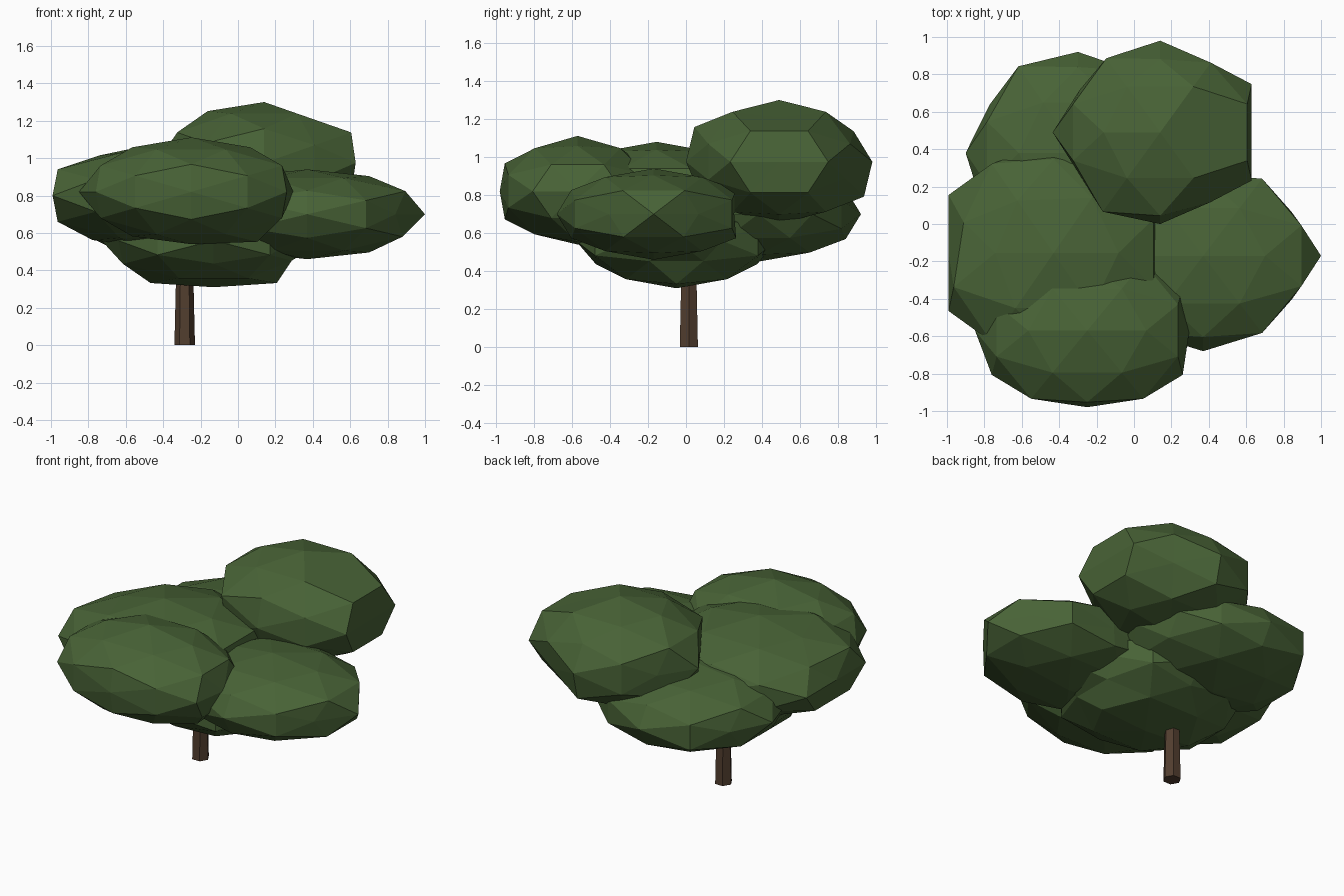
import bpy
import bmesh
from itertools import combinations, product
from math import pi, sqrt
from mathutils import Matrix, Vector

cube = bpy.data.objects.get("Cube")
if cube:
    bpy.data.objects.remove(cube, do_unlink=True)


def make_material(name, rgb):
    mat = bpy.data.materials.new(name)
    mat.use_nodes = True
    color = (*rgb, 1)
    mat.diffuse_color = color
    bsdf = mat.node_tree.nodes["Principled BSDF"]
    bsdf.inputs["Base Color"].default_value = color
    bsdf.inputs["Roughness"].default_value = 0.9
    return mat


def add_object(name, bm, mat):
    bmesh.ops.recalc_face_normals(bm, faces=bm.faces[:])
    mesh = bpy.data.meshes.new(name)
    bm.to_mesh(mesh)
    bm.free()
    mesh.materials.append(mat)
    obj = bpy.data.objects.new(name, mesh)
    bpy.context.collection.objects.link(obj)
    return obj


def faceted_ball():
    """Once-divided icosahedron with a vertex on every axis."""
    golden = (1 + sqrt(5)) / 2
    corners = []
    for s, t in product((-1, 1), repeat=2):
        corners += [Vector((s, 0, t * golden)),
                    Vector((s * golden, t, 0)),
                    Vector((0, s * golden, t))]
    middles = [a + b for a, b in combinations(corners, 2) if (a - b).length < 2.1]
    bm = bmesh.new()
    for p in corners + middles:
        bm.verts.new(p.normalized())
    bmesh.ops.convex_hull(bm, input=bm.verts[:])
    return bm


def leaf_clump(name, center, radii, bumps):
    """Stretch a ball into a clump; each bump maps a factor to the directions
    whose nearest vertex it moves in or out."""
    bm = faceted_ball()
    moves = [(max(bm.verts, key=lambda v: v.co.dot(Vector(d).normalized())), factor)
             for factor, directions in bumps.items() for d in directions]
    for vert, factor in moves:
        vert.co *= factor
    bmesh.ops.scale(bm, vec=radii, verts=bm.verts[:])
    bmesh.ops.translate(bm, vec=center, verts=bm.verts[:])
    return add_object(name, bm, leaf_green)


leaf_green = make_material("leaf green", (0.065, 0.124, 0.037))
bark_brown = make_material("bark brown", (0.084, 0.048, 0.028))

# Foliage
leaf_clump("top_back_clump", (0.14, 0.49, 0.975), (0.575, 0.49, 0.325), {
    0.85: [(1, 0, 0), (5, 0, 8)],
    0.88: [(-8, 5, 0), (-8, -5, 0), (5, 8, -3)],
    0.94: [(5, 8, 3), (5, -8, 3), (5, -8, -3), (0, 8, 5)],
    1.07: [(0, 8, -5), (-5, -8, 3), (0, -8, 5)]})
leaf_clump("front_clump", (-0.25, -0.57, 0.82), (0.60, 0.45, 0.28), {
    0.91: [(0, -1, 0), (1, 0, 0), (0, 1, 0), (0, 8, 5)],
    1.04: [(0, 0, 1)],
    1.12: [(5, 0, -8)]})
leaf_clump("left_clump", (0.37, -0.17, 0.70), (0.63, 0.51, 0.24), {
    0.83: [(0, 1, 0)],
    0.88: [(8, 5, 0), (8, -5, 0)],
    1.03: [(8, 3, 5), (8, -3, 5)]})
leaf_clump("right_clump", (-0.43, -0.155, 0.80), (0.66, 0.59, 0.28), {
    0.85: [(1, 0, 0), (-1, 0, 0)],
    0.9: [(-5, 0, 8), (-8, 3, 5)],
    0.95: [(-3, 5, 8)]})
leaf_clump("right_back_clump", (-0.30, 0.38, 0.70), (0.60, 0.54, 0.25), {
    0.92: [(-8, 5, 0)],
    1.06: [(-5, 8, 3), (-5, 8, -3)]})
leaf_clump("lower_clump", (-0.13, -0.05, 0.56), (0.60, 0.53, 0.25), {
    0.86: [(8, 3, -5), (8, -3, -5), (8, -5, 0), (8, 5, 0)],
    0.94: [(0, 8, -5), (0, -8, -5)],
    1.07: [(5, 0, -8), (-5, 0, -8)]})

# Six-sided tapered trunk
height = 0.55
trunk = bmesh.new()
bmesh.ops.create_cone(trunk, cap_ends=True, segments=6, radius1=0.055,
                      radius2=0.042, depth=height,
                      matrix=Matrix.Translation((-0.285, 0.015, height / 2))
                      @ Matrix.Rotation(pi / 6, 4, "Z"))
add_object("trunk", trunk, bark_brown)
